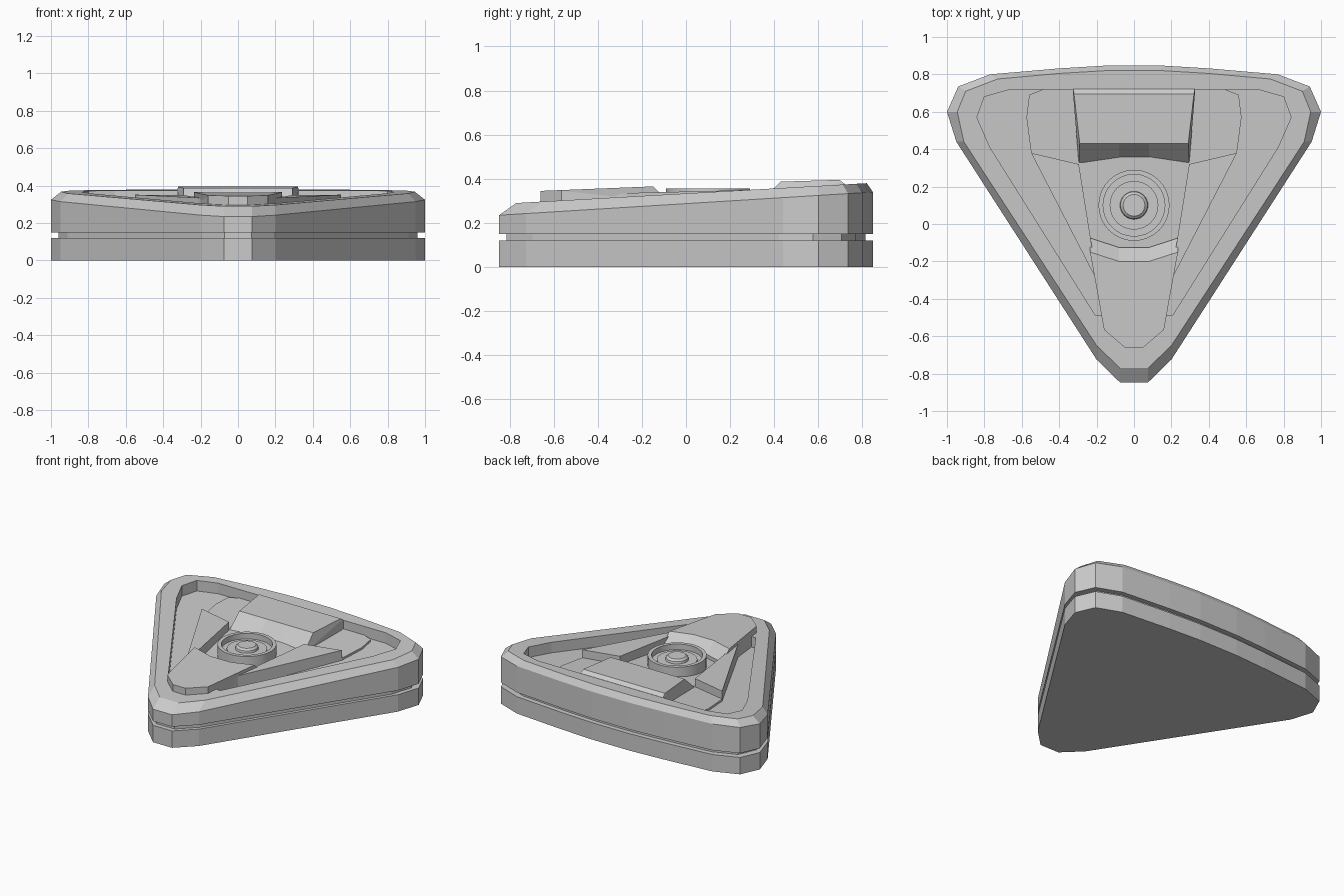
import bpy, bmesh, math

if "Cube" in bpy.data.objects:
    bpy.data.objects.remove(bpy.data.objects["Cube"])


def mirror(half):
    """Half outline (right side, front to back) -> closed symmetric outline."""
    return half + [(-x, y) for x, y in reversed(half)]


def rim(y):
    """Height of the sloping top plane."""
    return 0.29 + (y + 0.77) * 0.0566


def floor(y):
    return rim(y) - 0.075


def loft(name, rings):
    """Skin a stack of rings with matching point counts and cap both ends."""
    bm = bmesh.new()
    loops = [[bm.verts.new(p) for p in ring] for ring in rings]
    n = len(loops[0])
    for a, b in zip(loops, loops[1:]):
        for i in range(n):
            j = (i + 1) % n
            bm.faces.new((a[i], a[j], b[j], b[i]))
    bm.faces.new(list(reversed(loops[0])))
    bm.faces.new(loops[-1])
    bmesh.ops.recalc_face_normals(bm, faces=bm.faces)
    me = bpy.data.meshes.new(name)
    bm.to_mesh(me)
    bm.free()
    ob = bpy.data.objects.new(name, me)
    bpy.context.collection.objects.link(ob)
    return ob


def ring(pts, z):
    return [(x, y, z(y) if callable(z) else z) for x, y in pts]


def prism(name, pts, z0, z1):
    return loft(name, [ring(pts, z0), ring(pts, z1)])


# Body: lower slab, groove, upper slab, chamfer, rim and recess
outer = mirror([(.075, -.847), (.2, -.725), (.95, .44), (1, .6),
                (.94, .735), (.77, .8), (.4, .832), (.15, .847)])
top = mirror([(.075, -.77), (.2, -.65), (.91, .44), (.945, .6),
              (.9, .71), (.73, .775), (.4, .805), (.15, .82)])
hole = mirror([(.06, -.49), (.205, -.49), (.77, .41), (.84, .57),
               (.8, .68), (.66, .72), (.35, .72), (.13, .72)])
groove = [(x * .96, y * .96) for x, y in outer]
loft("body", [
    ring(outer, 0), ring(outer, .12), ring(groove, .12), ring(groove, .15),
    ring(outer, .15), ring(outer, lambda y: .235 + (y + .845) * .062),
    ring(top, rim), ring(hole, rim), ring(hole, floor)])

# Thin raised plate on the recess floor
prism("floor_plate",
      mirror([(.2, -.29), (.55, .38), (.575, .57), (.56, .69), (.49, .718)]),
      lambda y: floor(y) - .01, lambda y: floor(y) + .015)

# Front plate with a sloped rear edge
plate = [(.05, -.66), (.16, -.565), (.235, -.15), (.08, -.2)]
plate_back = [(.05, -.66), (.16, -.565), (.235, -.075), (.08, -.125)]
loft("front_plate", [
    ring(mirror(plate_back), lambda y: floor(y) - .01),
    [(x, y, .345 if y < -.5 else floor(y) + .04) for x, y in mirror(plate_back)],
    ring(mirror(plate), lambda y: .345 + (y + .66) * .04)])

# Swept arms either side of the well
for side, s in (("right", 1), ("left", -1)):
    arm = [(.18, -.4), (.205, -.29), (.55, .38), (.295, .32), (.225, -.12)]
    prism(side + "_arm", [(s * x, y) for x, y in arm],
          lambda y: floor(y) - .01, lambda y: .342 + y * .025)

# Rear block: sloping front face, beveled back edge
loft("rear_block", [
    ring(mirror([(.08, .355), (.295, .32), (.325, .69), (.325, .722)]),
         lambda y: floor(y) - .005),
    [(x, y, z) for x, y, z in
     [(.08, .35, .285), (.295, .32, .285), (.325, .69, .38), (.325, .722, .375),
      (-.325, .722, .375), (-.325, .69, .38), (-.295, .32, .285), (-.08, .35, .285)]],
    ring(mirror([(.08, .43), (.29, .43), (.32, .69), (.32, .695)]),
         lambda y: .387 + (y - .43) * .03)])


# Round dial: raised ring, inner disc and centre button
def circle(r, z, n=32):
    return [(r * math.cos(2 * math.pi * i / n), .1 + r * math.sin(2 * math.pi * i / n), z)
            for i in range(n)]


dial = loft("dial", [circle(r, z) for r, z in [
    (.19, .25), (.19, .355), (.165, .355), (.165, .315), (.13, .315), (.13, .325),
    (.075, .325), (.072, .34), (.058, .352)]])
bpy.context.view_layer.objects.active = dial
dial.select_set(True)
bpy.ops.object.shade_smooth_by_angle(angle=math.radians(30))
